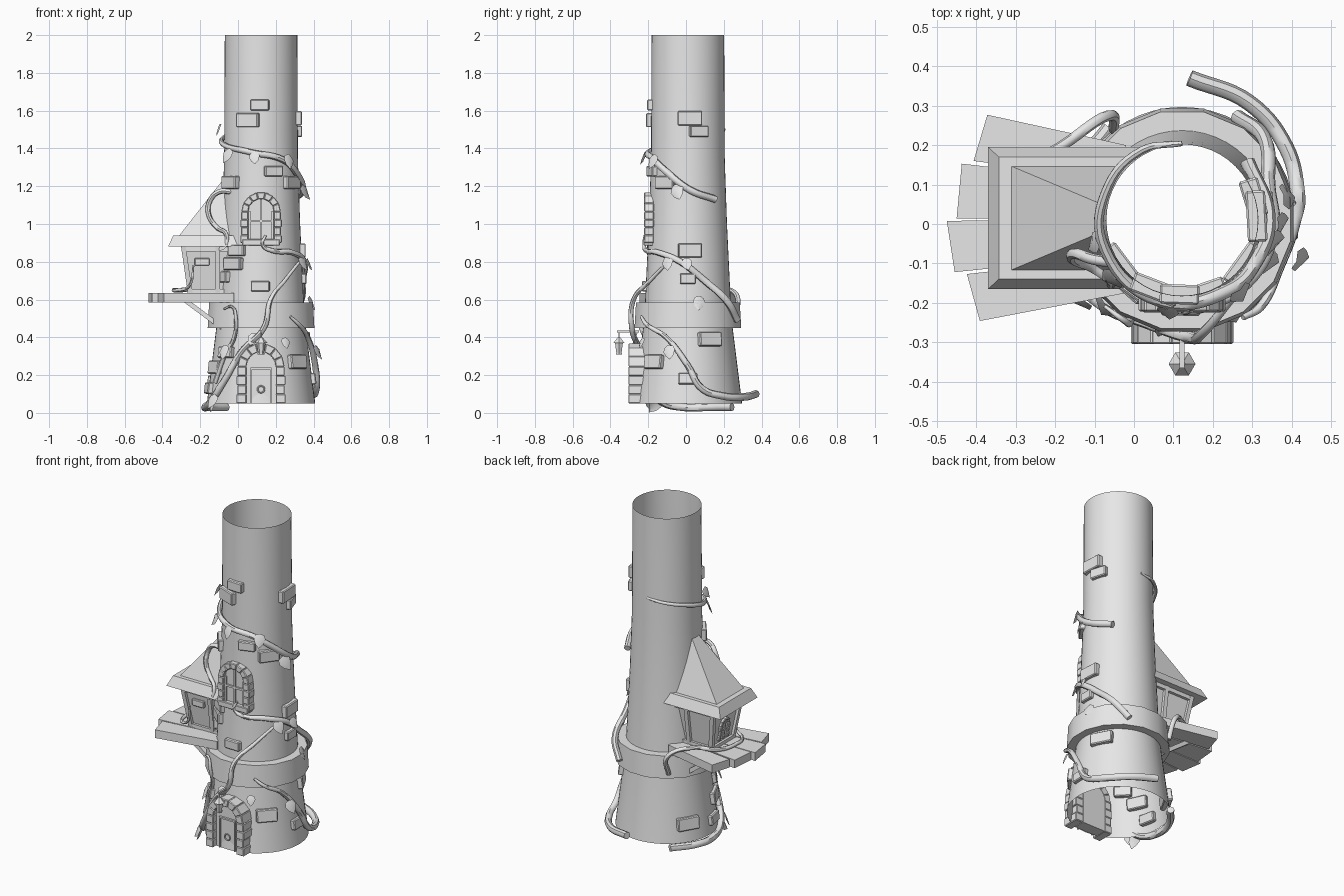
import bpy, bmesh, math
from mathutils import Matrix, Vector

if "Cube" in bpy.data.objects:
    bpy.data.objects.remove(bpy.data.objects["Cube"])

CX, CY = 0.122, 0.01
PROFILE = [(0.05, 0.287), (0.45, 0.237), (0.6, 0.226), (1.0, 0.207), (1.35, 0.195), (2.0, 0.192)]

stone = bpy.data.materials.new("grey_stone")
stone.diffuse_color = (0.8, 0.8, 0.8, 1)
stone.use_nodes = True
stone.node_tree.nodes["Principled BSDF"].inputs["Base Color"].default_value = stone.diffuse_color


def finish(name, bm, smooth=False, bevel=0.0, matrix=None):
    bmesh.ops.recalc_face_normals(bm, faces=bm.faces)
    if bevel:
        bmesh.ops.bevel(bm, geom=bm.edges[:], offset=bevel, segments=1, affect='EDGES')
    if matrix:
        bm.transform(matrix)
    me = bpy.data.meshes.new(name)
    bm.to_mesh(me)
    bm.free()
    ob = bpy.data.objects.new(name, me)
    bpy.context.collection.objects.link(ob)
    me.materials.append(stone)
    if smooth:
        activate(ob)
        bpy.ops.object.shade_smooth_by_angle(angle=math.radians(35))
    return ob


def activate(ob):
    bpy.ops.object.select_all(action='DESELECT')
    ob.select_set(True)
    bpy.context.view_layer.objects.active = ob


def radius(z, ring=True):
    if ring and 0.45 <= z <= 0.6:
        return 0.282
    if z <= PROFILE[0][0]:
        return PROFILE[0][1]
    for (z0, r0), (z1, r1) in zip(PROFILE, PROFILE[1:]):
        if z <= z1:
            return r0 + (r1 - r0) * (z - z0) / (z1 - z0)
    return PROFILE[-1][1]


def polar(deg, z, off):
    a, r = math.radians(deg), radius(z) + off
    return Vector((CX + r * math.cos(a), CY + r * math.sin(a), z))


def lathe(name, prof, n, closed, smooth=True, phase=0.0):
    """Turn a (radius, height) profile around the tower axis."""
    bm = bmesh.new()
    rows = []
    for r, z in prof:
        rows.append([bm.verts.new((CX + r * math.cos(2 * math.pi * (i + phase) / n),
                                   CY + r * math.sin(2 * math.pi * (i + phase) / n), z)) for i in range(n)])
    pairs = list(zip(rows, rows[1:]))
    if closed == 'LOOP':
        pairs.append((rows[-1], rows[0]))
    for a, b in pairs:
        for i in range(n):
            j = (i + 1) % n
            bm.faces.new((a[i], a[j], b[j], b[i]))
    if closed == 'CAPS':
        bm.faces.new(rows[0])
        bm.faces.new(rows[-1])
    return finish(name, bm, smooth)


def loft(name, a, za, b, zb, bevel=0.0, matrix=None):
    """Solid between two x0, x1, y0, y1 rectangles."""
    bm = bmesh.new()
    lo, hi = ([bm.verts.new((x, y, z)) for x, y in ((r[0], r[2]), (r[1], r[2]), (r[1], r[3]), (r[0], r[3]))]
              for r, z in ((a, za), (b, zb)))
    bm.faces.new(lo)
    bm.faces.new(hi)
    for i in range(4):
        j = (i + 1) % 4
        bm.faces.new((lo[i], lo[j], hi[j], hi[i]))
    return finish(name, bm, False, bevel, matrix)


def box(name, x0, x1, y0, y1, z0, z1, bevel=0.0, matrix=None):
    return loft(name, (x0, x1, y0, y1), z0, (x0, x1, y0, y1), z1, bevel, matrix)


def prism(name, pts, y0, y1, bevel=0.0, matrix=None):
    """Extrude an x, z outline along y."""
    bm = bmesh.new()
    f, b = ([bm.verts.new((x, y, z)) for x, z in pts] for y in (y0, y1))
    bm.faces.new(f)
    bm.faces.new(b)
    for i in range(len(pts)):
        j = (i + 1) % len(pts)
        bm.faces.new((f[i], f[j], b[j], b[i]))
    return finish(name, bm, False, bevel, matrix)


def arch(name, m, ri, ro, spring, y0, y1, blocks, jambs, recess):
    """Arched opening: wedge stones, side stones and a sunken panel."""
    def pt(r, t):
        return (r * math.cos(t), spring + r * math.sin(t))
    for i in range(blocks):
        t0, t1 = math.pi * i / blocks, math.pi * (i + 1) / blocks
        prism(name + "_arch_stone", [pt(ri, t0), pt(ro, t0), pt(ro, t1), pt(ri, t1)], y0, y1, 0.004, m)
    for s in (-1, 1):
        for i in range(jambs):
            xs = sorted((s * ri, s * (ro + (0.005 if i % 2 == 0 else 0))))
            box(name + "_side_stone", xs[0], xs[1], y0, y1, spring * i / jambs, spring * (i + 1) / jambs, 0.004, m)
    outline = [(-ri, 0), (ri, 0)] + [pt(ri, math.pi * i / 12) for i in range(13)]
    prism(name + "_panel", outline, y0 + recess, y1, 0, m)


# Tower shell, open at both ends, with a stone collar
lathe("tower_shell", [(r, z) for z, r in PROFILE], 48, None)
lathe("stone_collar", [(0.22, 0.45), (0.288, 0.45), (0.28, 0.585), (0.22, 0.585)], 16, 'LOOP', True, 0.5)
cutter = lathe("tower_inside_cutter", [(0.283, -0.1)] + [(r - 0.004, z) for z, r in PROFILE] + [(0.188, 2.2)],
               48, 'CAPS', False)
cutter.hide_render = True


def trim(ob):
    """Remove what lies inside the hollow tower."""
    mod = ob.modifiers.new("trim", 'BOOLEAN')
    mod.operation, mod.object, mod.solver = 'DIFFERENCE', cutter, 'EXACT'
    activate(ob)
    bpy.ops.object.modifier_apply(modifier="trim")


# Loose bricks: angle, height, width, tallness
for a, z, w, h in [(-92, 1.63, .1, .06), (-111, 1.55, .125, .075), (-71, 1.28, .1, .055), (-36, 1.22, .12, .07),
                   (-143, 1.22, .12, .07), (-126, .86, .1, .06), (-132, .79, .12, .065), (-152, .72, .1, .06),
                   (-91, .67, .1, .055), (-43, .27, .12, .075), (-155, .24, .12, .07), (-168, .13, .1, .06),
                   (-136, .32, .1, .06), (3, 1.56, .13, .075), (17, 1.49, .1, .06), (3, .86, .125, .075),
                   (0, .71, .085, .055), (28, .39, .13, .075), (0, .18, .1, .06), (150, .16, .13, .075)]:
    m = Matrix.Translation(polar(a, z, 0)) @ Matrix.Rotation(math.radians(a - 90), 4, 'Z')
    if z < 0.45:
        m = m @ Matrix.Rotation(math.radians(7), 4, 'X')
    box("brick", -w / 2, w / 2, -0.03, 0.02, -h / 2, h / 2, 0.005, m)

# Front door with frame boards and a ring handle
door = Matrix.Translation((CX, 0, 0.05))
arch("door", door, 0.078, 0.125, 0.195, -0.305, -0.2, 7, 4, 0.035)
for x0, x1, z0, z1 in [(-.055, -.047, 0, .19), (.047, .055, 0, .19), (-.047, .047, .18, .19)]:
    box("door_board", x0, x1, -.282, -.26, z0, z1, 0, door)
bpy.ops.mesh.primitive_torus_add(major_radius=.018, minor_radius=.004, major_segments=16, minor_segments=6,
                                 location=(CX, -.278, .125), rotation=(math.pi / 2, 0, 0))
handle = bpy.context.object
handle.name = "door_handle"
handle.data.materials.append(stone)

# Tower window with bars and sill
win = Matrix.Translation((CX, 0, 0.9))
arch("window", win, 0.068, 0.105, 0.165, -0.222, -0.17, 7, 4, 0.022)
box("window_sill", -.1, .1, -.225, -.17, -.015, .02, .004, win)
for x0, x1, z0, z1 in [(-.006, .006, 0, .23), (-.066, .066, .11, .122), (-.066, -.056, 0, .17), (.056, .066, 0, .17)]:
    box("window_bar", x0, x1, -.21, -.19, z0, z1, 0, win)

# Lantern on a bracket over the door
box("lantern_bracket", CX - .006, CX + .006, -.365, -.25, .425, .437)
for name, r0, r1, z0, z1 in [("lantern_base", .018, .018, .31, .318), ("lantern_glass", .016, .024, .318, .37),
                             ("lantern_cap", .034, .008, .37, .4), ("lantern_hook", .004, .004, .4, .43)]:
    bm = bmesh.new()
    bmesh.ops.create_cone(bm, cap_ends=True, segments=6, radius1=r0, radius2=r1, depth=z1 - z0)
    finish(name, bm, matrix=Matrix.Translation((CX, -.355, (z0 + z1) / 2)) @ Matrix.Rotation(math.pi / 6, 4, 'Z'))

# Side hut: fan of floor planks
for (ox0, oy0), (ox1, oy1), iy0, iy1 in [((-.372, .277), (-.407, .16), .2, .108), ((-.437, .153), (-.45, .014), .104, .015),
                                         ((-.475, .008), (-.455, -.122), .011, -.078),
                                         ((-.424, -.127), (-.391, -.246), -.082, -.175)]:
    bm = bmesh.new()
    base = bm.faces.new([bm.verts.new((x, y, .585)) for x, y in ((ox0, oy0), (ox1, oy1), (-.02, iy1), (-.02, iy0))])
    up = bmesh.ops.extrude_face_region(bm, geom=[base])["geom"]
    bmesh.ops.translate(bm, vec=(0, 0, .05), verts=[v for v in up if isinstance(v, bmesh.types.BMVert)])
    trim(finish("floor_plank", bm))

# Hut braces, walls, posts and roof
for y in (-.1, .13):
    trim(prism("hut_brace", [(-.285, .585), (-.245, .585), (-.09, .47), (-.09, .44)], y - .015, y + .015))
trim(loft("hut_wall", (-.25, .05, -.08, .11), .63, (-.285, .05, -.115, .145), .885))
for s in (-1, 1):
    y0, y1 = .015 + s * .1, .015 + s * .135
    for x0, x1 in ((-.255, -.292), (-.11, -.11)):
        trim(loft("hut_post", (x0 - .01, x0 + .015, y0 - .012, y0 + .012), .63,
                  (x1 - .01, x1 + .015, y1 - .012, y1 + .012), .885))
trim(box("hut_sill", -.268, 0, -.098, .128, .63, .655))
trim(box("hut_beam", -.298, 0, -.128, .158, .855, .885))
box("hut_brick", -.23, -.15, -.12, -.08, .78, .82, .004)
side = (Matrix.Translation((-.255, .015, .67)) @ Matrix.Rotation(-math.pi / 2, 4, 'Z')
        @ Matrix.Rotation(math.radians(8), 4, 'X'))
arch("hut_window", side, .03, .045, .09, -.015, .02, 5, 3, .01)
box("hut_window_bar", -.004, .004, -.012, 0, 0, .12, 0, side)
box("hut_window_bar", -.03, .03, -.012, 0, .06, .068, 0, side)
trim(loft("roof_eave", (-.37, .055, -.165, .195), .88, (-.343, .03, -.14, .17), .94))
trim(loft("roof_pyramid", (-.312, .05, -.117, .147), .938, (-.001, .05, .014, .016), 1.335))


def vine(name, pts, thick, tip=0.35):
    """Round stem along smooth points, thinning towards the last one."""
    cu = bpy.data.curves.new(name, 'CURVE')
    cu.dimensions = '3D'
    cu.bevel_depth, cu.bevel_resolution, cu.resolution_u, cu.use_fill_caps = thick, 2, 7, True
    sp = cu.splines.new('BEZIER')
    sp.bezier_points.add(len(pts) - 1)
    for i, (bp, p) in enumerate(zip(sp.bezier_points, pts)):
        bp.co = p
        bp.handle_left_type = bp.handle_right_type = 'AUTO'
        bp.radius = 1 - (1 - tip) * (i / (len(pts) - 1)) ** 2
    ob = bpy.data.objects.new(name, cu)
    bpy.context.collection.objects.link(ob)
    activate(ob)
    bpy.ops.object.convert(target='MESH')
    ob = bpy.context.object
    ob.data.materials.clear()
    ob.data.materials.append(stone)
    bpy.ops.object.shade_smooth_by_angle(angle=math.radians(45))


# Vines hugging the tower: angle, height, gap to the wall
for name, thick, pts in [
    ("front_vine", .021, [(128, .03, .01), (160, .03, .01), (-175, .03, .01), (-152, .06, .015), (-132, .17, .02),
                          (-111, .33, .022), (-87, .45, .015), (-80, .6, .01), (-58, .7, .015), (-27, .8, .012)]),
    ("right_vine", .021, [(87, .1, .08), (60, .085, .06), (35, .09, .04), (14, .13, .025), (0, .25, .025),
                          (-25, .4, .03), (-48, .47, .015), (-58, .51, .01)]),
    ("middle_vine", .019, [(62, .49, .015), (45, .59, .012), (22, .7, .015), (-10, .8, .015), (-45, .85, .015),
                           (-76, .86, .015), (-88, .89, .02), (-84, .94, .02)]),
    ("upper_vine", .019, [(42, 1.13, .02), (3, 1.18, .018), (-33, 1.28, .018), (-57, 1.34, .018), (-105, 1.38, .018),
                          (-160, 1.42, .015), (160, 1.46, .012), (120, 1.49, .01), (90, 1.5, .0)]),
    ("collar_vine", .013, [(-148, .16, .015), (-136, .3, .015), (-122, .4, .025), (-117, .5, .012), (-121, .56, .012),
                           (-132, .55, .012)])]:
    vine(name, [polar(*p) for p in pts], thick)
vine("roof_vine", [(-.03, -.1, 1.17), (-.1, -.09, 1.17), (-.15, -.075, 1.12), (-.155, -.09, 1.05), (-.11, -.11, .98),
                   (-.065, -.14, .95), (-.06, -.155, .88)], .014, .7)
vine("floor_vine", [(-.05, .24, .48), (-.065, .275, .6), (-.18, .2, .66), (-.3, .12, .65), (-.34, 0, .65),
                    (-.32, -.09, .65), (-.26, -.12, .67), (-.235, -.13, .78)], .014)

# Cupped leaves: angle, height, gap, size, roll
OUTLINE = [(0, 0), (.3, -.12), (.42, -.4), (.28, -.75), (0, -1.05)]
for a, z, off, size, roll in [(-168, 1.53, .03, .07, 20), (-138, 1.4, .03, .08, -15), (-100, 1.385, .035, .07, 10),
                              (-50, 1.37, .035, .08, -10), (-18, 1.21, .03, .09, 25), (-140, .93, .03, .08, -20),
                              (-28, .83, .025, .08, 15), (-4, .82, .03, .07, 20), (14, .62, .04, .08, -10),
                              (-20, .36, .06, .08, 15), (-96, .42, .035, .07, -25), (-133, .36, .04, .08, 10),
                              (-140, .1, .04, .08, -15), (-150, .08, .02, .09, 30), (-62, .4, .03, .06, 0)]:
    bm = bmesh.new()
    mid = [bm.verts.new((0, .25 * -y - .12 * y * y, y)) for x, y in OUTLINE]
    for s in (-1, 1):
        edge = [mid[0]] + [bm.verts.new((s * x, .45 * -y - .3 * y * y - .15, y)) for x, y in OUTLINE[1:-1]] + [mid[-1]]
        for i in range(4):
            bm.faces.new(list(dict.fromkeys((mid[i], mid[i + 1], edge[i + 1], edge[i]))))
    m = (Matrix.Translation(polar(a, z, off)) @ Matrix.Rotation(math.radians(a - 90), 4, 'Z')
         @ Matrix.Rotation(math.radians(roll), 4, 'Y') @ Matrix.Rotation(math.radians(12), 4, 'X') @ Matrix.Scale(size, 4))
    finish("leaf", bm, True, 0, m)

bpy.data.objects.remove(cutter)
